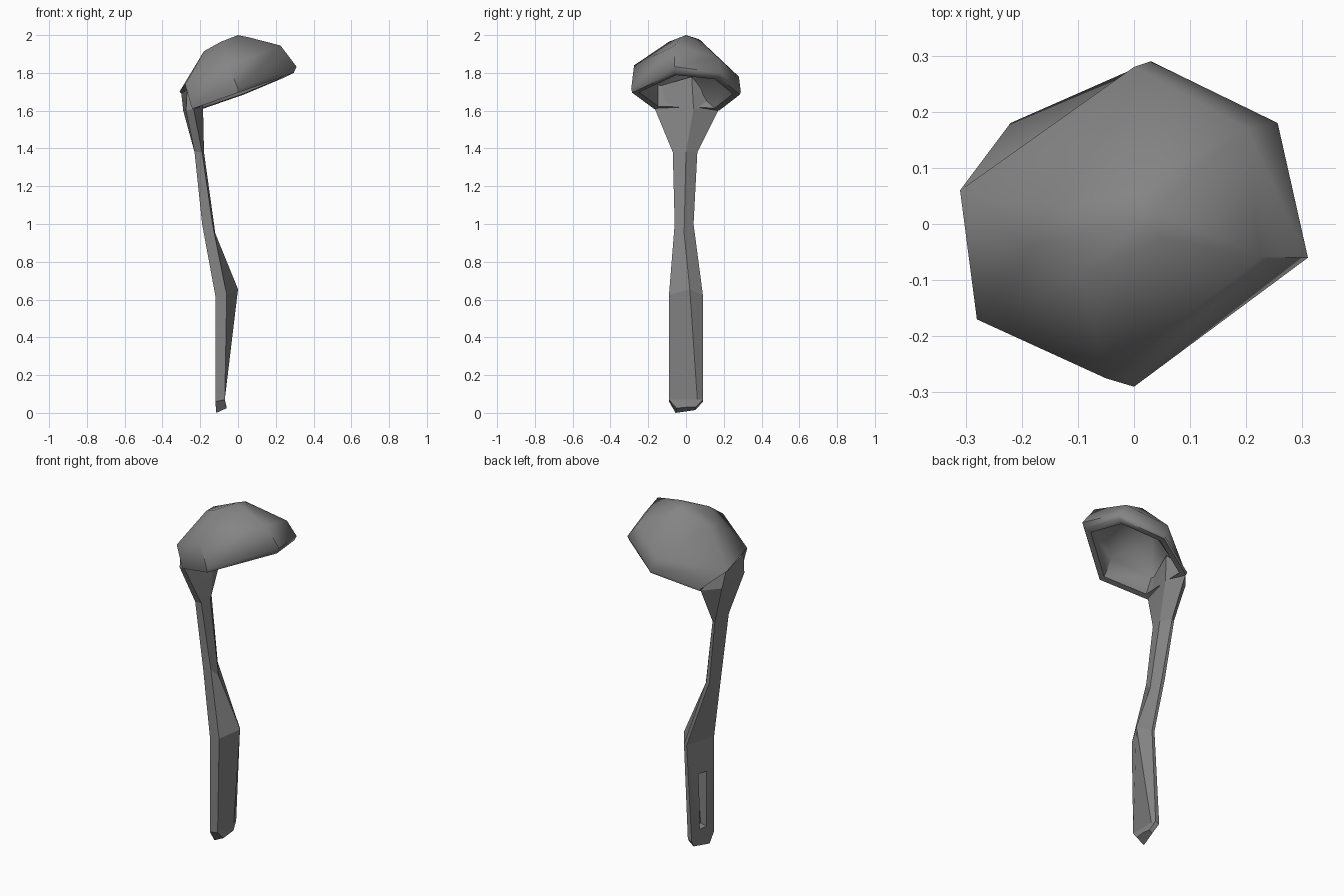
import bpy, bmesh
from mathutils import Vector

if "Cube" in bpy.data.objects:
    bpy.data.objects.remove(bpy.data.objects["Cube"])

grey = bpy.data.materials.new("dark_grey")
grey.diffuse_color = (.23, .23, .23, 1)
grey.use_nodes = True
grey.node_tree.nodes["Principled BSDF"].inputs["Base Color"].default_value = grey.diffuse_color


def loft(name, rings, tip=None, inner_tip=None):
    """Skin equal-length rings; close each end with a tip point or an n-gon."""
    bm = bmesh.new()
    rows = [[bm.verts.new(p) for p in ring] for ring in rings]
    n = len(rows[0])
    for a, b in zip(rows, rows[1:]):
        for i in range(n):
            j = (i + 1) % n
            bm.faces.new((a[i], a[j], b[j], b[i]))
    for row, point in ((rows[0], inner_tip), (rows[-1], tip)):
        if point is None:
            bm.faces.new(row)
        else:
            v = bm.verts.new(point)
            for i in range(n):
                bm.faces.new((row[i], row[(i + 1) % n], v))
    bmesh.ops.recalc_face_normals(bm, faces=bm.faces)
    mesh = bpy.data.meshes.new(name)
    bm.to_mesh(mesh)
    bm.free()
    mesh.materials.append(grey)
    obj = bpy.data.objects.new(name, mesh)
    bpy.context.collection.objects.link(obj)
    return obj


def smooth(obj, angle):
    bpy.ops.object.select_all(action='DESELECT')
    obj.select_set(True)
    bpy.context.view_layer.objects.active = obj
    bpy.ops.object.shade_smooth_by_angle(angle=angle)


# Bowl: tilted six-sided dome, hollow underneath
rim = [(-.24, -.17, 1.61), (0, -.285, 1.695), (.295, -.06, 1.80),
       (.245, .175, 1.775), (.03, .285, 1.685), (-.215, .175, 1.60)]
lip = [(-.25, -.17, 1.63), (0, -.29, 1.715), (.31, -.06, 1.833),
       (.256, .18, 1.80), (.03, .29, 1.70), (-.22, .18, 1.615)]
shoulder = [(-.28, -.17, 1.74), (-.05, -.275, 1.84), (.225, -.06, 1.945),
            (.20, .17, 1.88), (0, .28, 1.78), (-.31, .06, 1.70)]
crown = [(-.18, -.04, 1.915), (-.09, -.09, 1.965), (.05, -.025, 1.99),
         (.04, .03, 1.988), (0, .07, 1.978), (-.18, .03, 1.915)]
apex = (0, 0, 2.0)
centre = Vector((0, 0, 1.71))


def inset(points, s=.87):
    return [centre + (Vector(p) - centre) * s for p in points]


bowl = loft("bowl", [inset(crown), inset(shoulder), inset(rim),
                     rim, lip, shoulder, crown],
            tip=apex, inner_tip=inset([apex])[0])
smooth(bowl, 1.0)

# Handle: five-sided sections with a slanted back that meets the front in a
# thin edge on +y (back, front, ridge, front, back), bottom to top
sections = [
    [(-.115, -.055, 0), (-.06, -.05, .025), (-.06, 0, .03), (-.065, .05, .03), (-.085, .05, .015)],
    [(-.12, -.09, .06), (-.07, -.09, .07), (-.07, .06, .07), (-.075, .09, .07), (-.10, .09, .06)],
    [(-.12, -.09, .62), (-.06, -.09, .625), (0, .02, .655), (-.05, .09, .62), (-.067, .09, .62)],
    [(-.19, -.055, 1.0), (-.135, -.06, 1.0), (-.12, -.01, .95), (-.16, .04, 1.0), (-.18, .04, 1.0)],
    [(-.23, -.07, 1.38), (-.19, -.07, 1.38), (-.18, 0, 1.38), (-.215, .06, 1.38), (-.23, .06, 1.38)],
    [(-.275, -.15, 1.60), (-.235, -.165, 1.61), (-.185, .04, 1.61), (-.215, .17, 1.60), (-.29, .08, 1.60)],
    [(-.27, -.15, 1.71), (-.25, -.14, 1.73), (-.2, .03, 1.78), (-.24, .10, 1.70), (-.3, .06, 1.69)],
]
handle = loft("handle", sections)
smooth(handle, .25)

# Hanging slot recessed into the back of the grip
slot = loft("slot_cutter", [
    [(-.16, -.03, .10), (-.075, -.03, .12), (-.075, .025, .12), (-.16, .03, .10)],
    [(-.16, -.03, .44), (-.05, -.025, .43), (-.05, .02, .43), (-.16, .03, .44)]])
slot.hide_render = True
slot.display_type = 'WIRE'
cut = handle.modifiers.new("slot", 'BOOLEAN')
cut.operation = 'DIFFERENCE'
cut.solver = 'EXACT'
cut.object = slot
